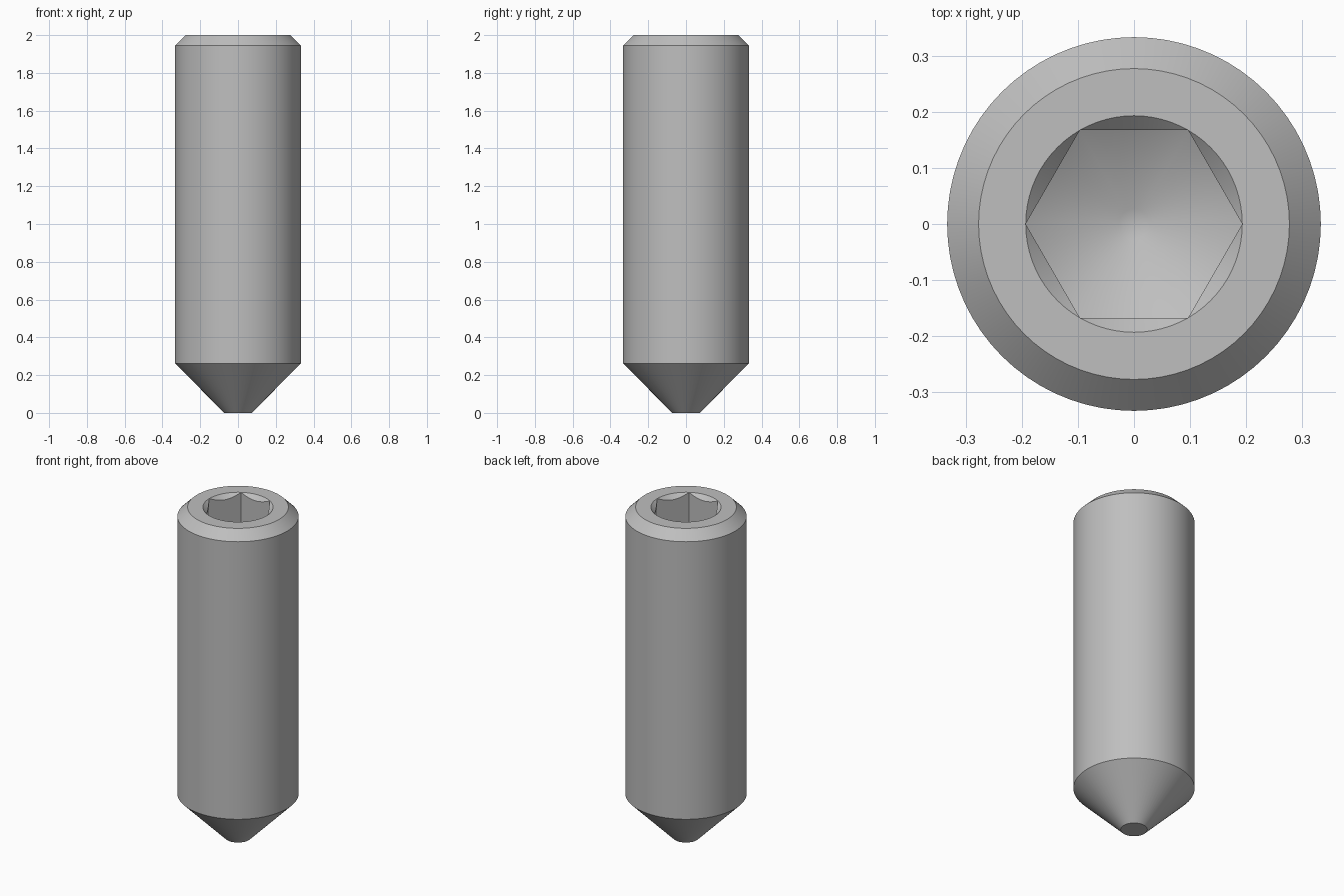
import bpy, bmesh, math

cube = bpy.data.objects.get("Cube")
if cube:
    bpy.data.objects.remove(cube)

SEGMENTS = 72            # multiple of six, so the hexagon corners are exact
HEIGHT = 2.0
RIM = 0.193              # corner radius of the hexagonal socket
SOCKET_FLOOR = 1.58
DRILL_SLOPE = math.tan(math.radians(30))

steel = bpy.data.materials.new("steel_grey")
steel.use_nodes = True
grey = (0.52, 0.52, 0.52, 1)
steel.diffuse_color = grey
steel.node_tree.nodes["Principled BSDF"].inputs["Base Color"].default_value = grey


def hex_radius(angle):
    """Distance from the axis to the socket wall."""
    off_flat = angle % math.radians(60) - math.radians(30)
    return RIM * math.cos(math.radians(30)) / math.cos(off_flat)


def circle(radius, z):
    return lambda angle: (radius, z)


def hexagon(z, slope):
    """Hexagon ring lying on a cone that narrows downwards."""
    return lambda angle: (hex_radius(angle), z - (RIM - hex_radius(angle)) * slope)


# Rings from the tip, up the outside, then down into the socket
tip_drop = (RIM - 0.027) * DRILL_SLOPE
rings = [
    circle(0.073, 0),                          # flat tip
    circle(0.333, 0.262),                      # top of the cone point
    circle(0.333, 1.945),                      # shank
    circle(0.277, HEIGHT),                     # top bevel
    circle(RIM, HEIGHT),                       # flat rim
    hexagon(HEIGHT, 1.0),                      # scalloped socket bevel
    hexagon(SOCKET_FLOOR, DRILL_SLOPE),        # socket walls
    circle(0.027, SOCKET_FLOOR - tip_drop),    # drilled cone
]

bm = bmesh.new()
loops = []
for ring in rings:
    loop = []
    for i in range(SEGMENTS):
        a = math.tau * i / SEGMENTS
        r, z = ring(a)
        loop.append(bm.verts.new((r * math.cos(a), r * math.sin(a), z)))
    loops.append(loop)
for low, high in zip(loops, loops[1:]):
    for i in range(SEGMENTS):
        j = (i + 1) % SEGMENTS
        bm.faces.new((low[i], low[j], high[j], high[i]))
bm.faces.new(loops[0][::-1])
bm.faces.new(loops[-1])

mesh = bpy.data.meshes.new("set_screw")
bm.to_mesh(mesh)
bm.free()
mesh.materials.append(steel)
screw = bpy.data.objects.new("set_screw", mesh)
bpy.context.collection.objects.link(screw)

# Smooth round surfaces, crisp bevels and socket corners
bpy.ops.object.select_all(action="DESELECT")
screw.select_set(True)
bpy.context.view_layer.objects.active = screw
bpy.ops.object.shade_smooth_by_angle(angle=math.radians(31))
